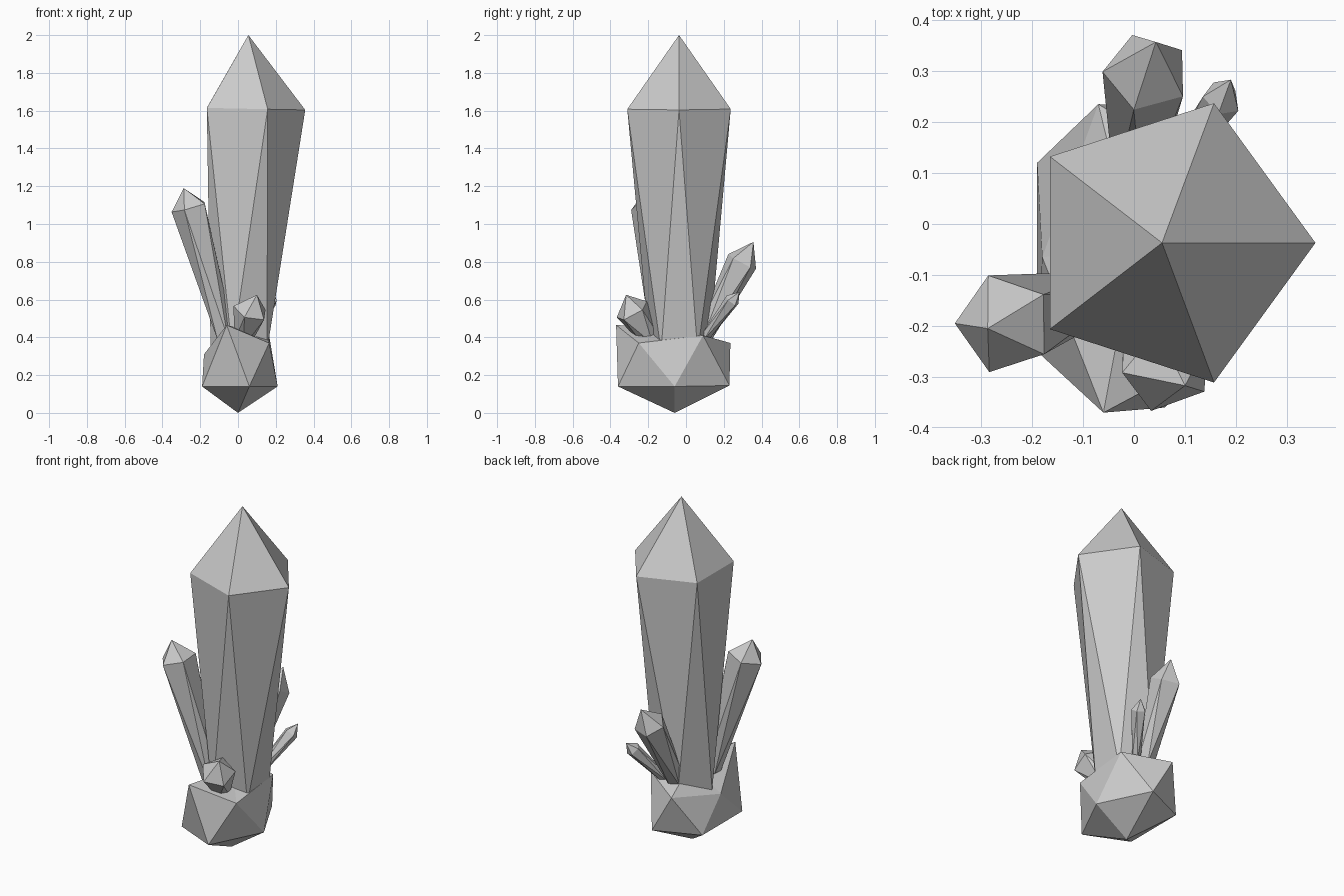
import bpy
from math import sin, cos, radians
from mathutils import Vector

if "Cube" in bpy.data.objects:
    bpy.data.objects.remove(bpy.data.objects["Cube"])


def shell(name, bottom, low, high, top):
    """Twenty flat triangles: two tips and two staggered five-point rings."""
    verts = [bottom, *low, *high, top]
    faces = []
    for i in range(5):
        j = (i + 1) % 5
        a, b, c, d = 1 + i, 1 + j, 6 + i, 6 + j
        faces += [(0, b, a), (a, b, c), (b, d, c), (c, d, 11)]
    mesh = bpy.data.meshes.new(name)
    mesh.from_pydata([tuple(v) for v in verts], [], faces)
    obj = bpy.data.objects.new(name, mesh)
    bpy.context.collection.objects.link(obj)
    return obj


def ring(centre, radius, phase, tilt):
    pts = []
    for i in range(5):
        a = radians(phase + 72 * i)
        pts.append(Vector(centre) + tilt @ Vector((radius * cos(a), radius * sin(a), 0)))
    return pts


def crystal(name, base, r_base, shoulder, r_shoulder, tip, phase):
    """Tapered crystal, narrow at the base and pointed above the shoulder."""
    axis = (Vector(tip) - Vector(base)).normalized()
    tilt = Vector((0, 0, 1)).rotation_difference(axis)
    root = Vector(base) - axis * r_base
    return shell(name, root, ring(base, r_base, phase - 36, tilt),
                 ring(shoulder, r_shoulder, phase, tilt), tip)


# Rough rock at the foot
shell("base_rock", (0, -0.06, 0),
      [(0.21, -0.06, 0.14), (0.06, 0.23, 0.145), (-0.19, 0.12, 0.14),
       (-0.19, -0.25, 0.14), (0.06, -0.36, 0.14)],
      [(0.165, 0.09, 0.41), (-0.07, 0.235, 0.37), (-0.18, -0.065, 0.31),
       (-0.06, -0.37, 0.465), (0.165, -0.25, 0.37)],
      (0, -0.05, 0.45))

# Tall central crystal
crystal("main_crystal", (0.02, -0.035, 0.33), 0.165,
        (0.068, -0.037, 1.61), 0.288, (0.055, -0.037, 2.0), 0)

# Small crystals around it
crystal("left_crystal", (-0.07, -0.14, 0.40), 0.05,
        (-0.255, -0.196, 1.09), 0.1, (-0.287, -0.205, 1.19), 36)
crystal("back_crystal", (0.0, 0.09, 0.40), 0.048,
        (0.025, 0.297, 0.80), 0.087, (0.043, 0.357, 0.905), 36)
crystal("back_right_crystal", (0.07, 0.10, 0.40), 0.025,
        (0.172, 0.245, 0.595), 0.04, (0.19, 0.283, 0.64), 36)
crystal("front_crystal", (0.02, -0.18, 0.38), 0.05,
        (0.068, -0.285, 0.54), 0.095, (0.10, -0.317, 0.625), 36)
